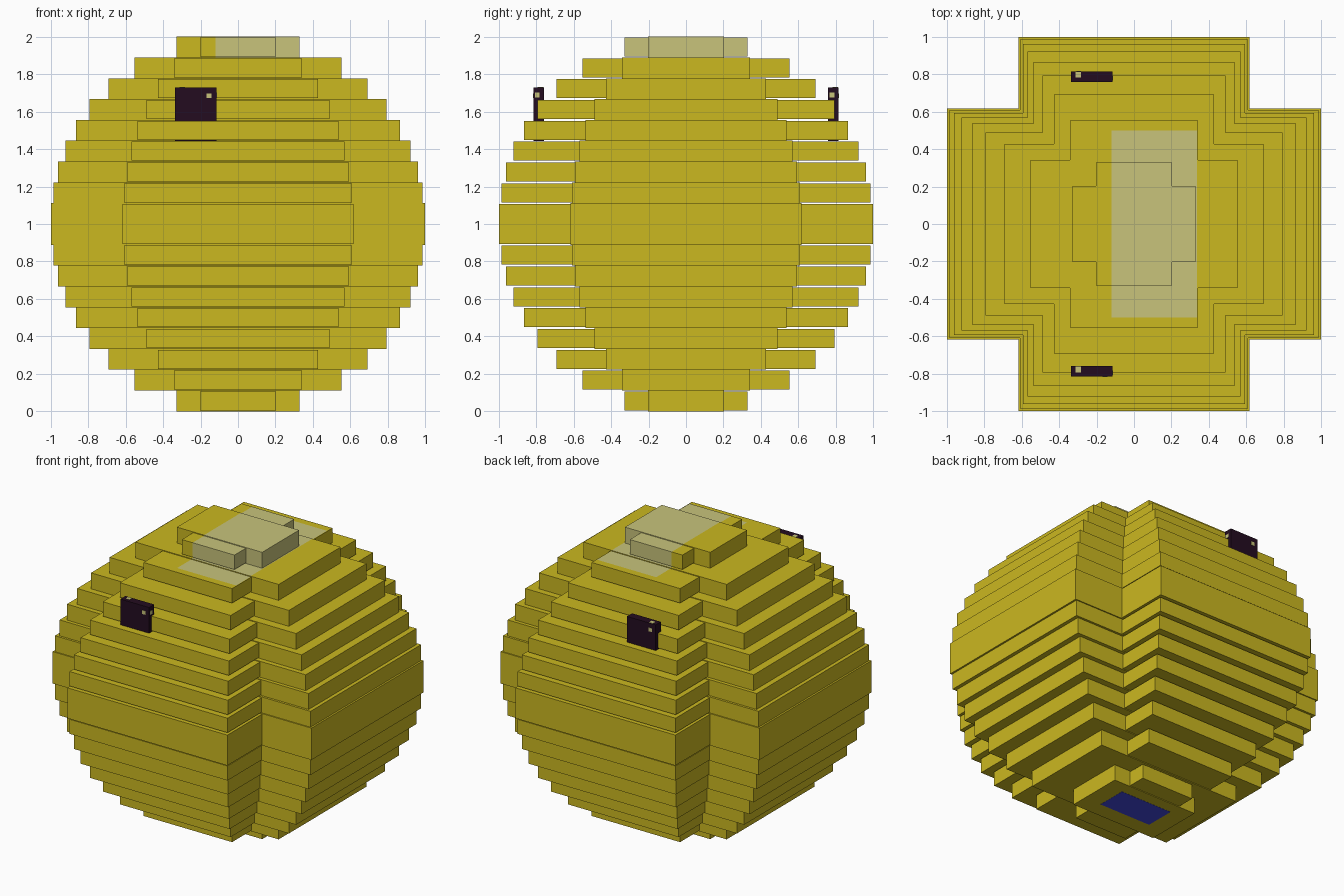
import bpy
import bmesh
from math import sqrt
from mathutils import Vector, Matrix

if "Cube" in bpy.data.objects:
    bpy.data.objects.remove(bpy.data.objects["Cube"])

TIERS = 18
STEP = 2 / TIERS
ARM = 0.618        # arm width relative to arm length
GAP = 0.005        # trim on the front-to-back arm of each tier


def make_material(name, rgb):
    mat = bpy.data.materials.new(name)
    mat.use_nodes = True
    mat.diffuse_color = (*rgb, 1)
    mat.node_tree.nodes["Principled BSDF"].inputs["Base Color"].default_value = (*rgb, 1)
    return mat


yellow = make_material("mustard_yellow", (0.597, 0.479, 0.0144))
pale = make_material("pale_straw", (0.578, 0.552, 0.198))
dark = make_material("dark_plum", (0.0168, 0.0037, 0.0144))
blue = make_material("deep_blue", (0.0545, 0.0666, 0.73))


def add_box(bm, low, high):
    low, high = Vector(low), Vector(high)
    matrix = Matrix.Translation((low + high) / 2) @ Matrix.Diagonal((*(high - low), 1))
    bmesh.ops.create_cube(bm, size=1, matrix=matrix)


def finish(bm, name, *mats):
    mesh = bpy.data.meshes.new(name)
    bm.to_mesh(mesh)
    bm.free()
    for mat in mats:
        mesh.materials.append(mat)
    obj = bpy.data.objects.new(name, mesh)
    bpy.context.collection.objects.link(obj)
    return obj


def box(name, low, high, mat):
    bm = bmesh.new()
    add_box(bm, low, high)
    return finish(bm, name, mat)


def paint_crown(bm):
    """Cut the crown patch outline into the faces and colour what lies inside."""
    cuts = [((-0.12, 0, 0), (1, 0, 0)), ((0.336, 0, 0), (1, 0, 0)),
            ((0, -0.5, 0), (0, 1, 0)), ((0, 0.5, 0), (0, 1, 0))]
    for point, normal in cuts:
        bmesh.ops.bisect_plane(bm, geom=bm.verts[:] + bm.edges[:] + bm.faces[:],
                               plane_co=point, plane_no=normal)
    for face in bm.faces:
        c = face.calc_center_median()
        if c.z > 1.88 and -0.12 < c.x < 0.336 and abs(c.y) < 0.5:
            face.material_index = 1


# Stacked cross-shaped tiers following a sphere
for i in range(TIERS):
    bottom, top = i * STEP, (i + 1) * STEP
    mid = (bottom + top) / 2 - 1
    r = sqrt(1 - mid * mid)
    w = r * ARM
    bm = bmesh.new()
    add_box(bm, (-r, -w, bottom), (r, w, top))
    lower = bottom if i == TIERS // 2 else bottom + GAP
    upper = top if i == TIERS // 2 - 1 else top - GAP
    add_box(bm, (-w, -r, lower), (w, r, upper))
    if i >= TIERS - 2:
        paint_crown(bm)
    finish(bm, f"tier_{i + 1}", yellow, pale)

# Dark plates on the front and back, each with small pale dots
DOT = 0.013
for side, label, dot_x in ((-1, "front", -0.155), (1, "back", -0.295)):
    y = side * 0.787
    box(f"{label}_plate", (-0.337, y - 0.028, 1.442), (-0.115, y + 0.028, 1.73), dark)
    face_y = y + side * 0.028
    box(f"{label}_plate_face_dot", (dot_x - DOT, face_y - 0.002, 1.672),
        (dot_x + DOT, face_y + 0.002, 1.698), pale)
    box(f"{label}_plate_top_dot", (-0.312, y - 0.005, 1.729),
        (-0.282, y + 0.025, 1.732), pale)
    box(f"{label}_plate_end_dot", (-0.116, y - 0.02, 1.675),
        (-0.113, y + 0.006, 1.701), pale)

# Blue patch under the base
box("base_patch", (-0.2, -0.09, -0.001), (0.2, 0.12, 0.004), blue)
